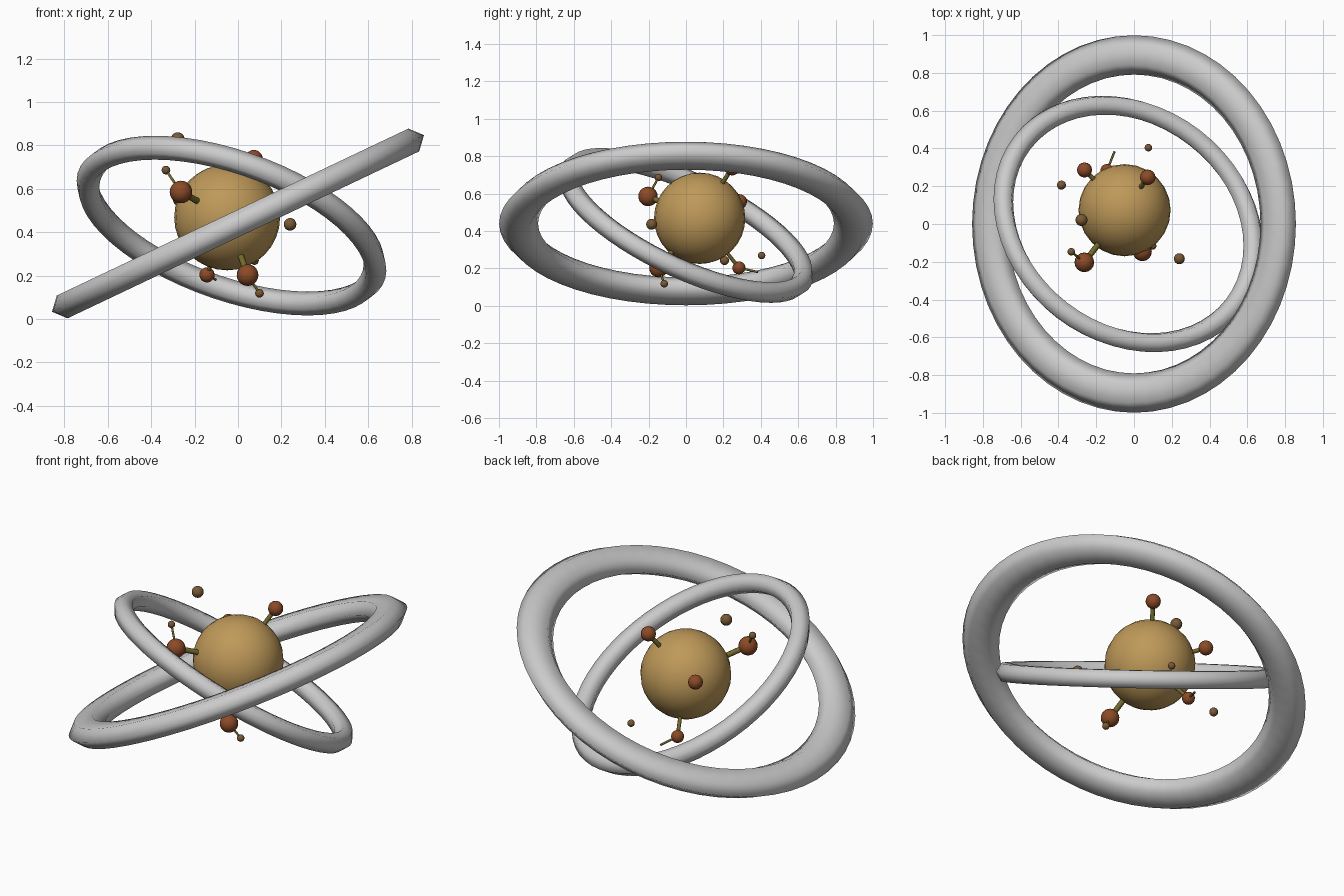
import bpy, bmesh, math
from mathutils import Vector

if "Cube" in bpy.data.objects:
    bpy.data.objects.remove(bpy.data.objects["Cube"])


def material(name, rgb):
    m = bpy.data.materials.new(name)
    m.diffuse_color = (*rgb, 1)
    m.use_nodes = True
    m.node_tree.nodes["Principled BSDF"].inputs["Base Color"].default_value = m.diffuse_color
    return m


TAN = material("tan", (0.52, 0.32, 0.10))
RUST = material("rust", (0.26, 0.07, 0.02))
BROWN = material("brown", (0.19, 0.10, 0.035))
OLIVE = material("olive", (0.17, 0.14, 0.025))


def finish(name, bm, mat=None):
    bmesh.ops.recalc_face_normals(bm, faces=bm.faces[:])
    me = bpy.data.meshes.new(name)
    bm.to_mesh(me)
    bm.free()
    ob = bpy.data.objects.new(name, me)
    bpy.context.collection.objects.link(ob)
    if mat:
        me.materials.append(mat)
    for p in me.polygons:
        p.use_smooth = True
    return ob


def ball(name, centre, radius, mat, segs=16, rings=10):
    bm = bmesh.new()
    bmesh.ops.create_uvsphere(bm, u_segments=segs, v_segments=rings, radius=radius)
    bmesh.ops.translate(bm, verts=bm.verts[:], vec=centre)
    finish(name, bm, mat)


def rod(name, a, b, radius):
    a, b = Vector(a), Vector(b)
    d = b - a
    bm = bmesh.new()
    bmesh.ops.create_cone(bm, cap_ends=True, segments=8, radius1=radius,
                          radius2=radius, depth=d.length)
    bm.transform(d.to_track_quat('Z', 'Y').to_matrix().to_4x4())
    bmesh.ops.translate(bm, verts=bm.verts[:], vec=(a + b) / 2)
    ob = finish(name, bm, OLIVE)
    bpy.ops.object.select_all(action='DESELECT')
    ob.select_set(True)
    bpy.context.view_layer.objects.active = ob
    bpy.ops.object.shade_smooth_by_angle(angle=math.radians(50))


def ring(name, centre, u, v, wide, high, segs=56, sides=6):
    """Elliptical ring along half-axes u and v with a six-sided section."""
    c, u, v = Vector(centre), Vector(u), Vector(v)
    n = u.cross(v).normalized()
    bm = bmesh.new()
    loops = []
    for i in range(segs):
        t = math.tau * i / segs
        p = c + u * math.cos(t) + v * math.sin(t)
        tangent = v * math.cos(t) - u * math.sin(t)
        out = tangent.cross(n).normalized()
        loops.append([bm.verts.new(p + out * wide * math.cos(math.tau * j / sides)
                                   + n * high * math.sin(math.tau * j / sides))
                      for j in range(sides)])
    for i in range(segs):
        a, b = loops[i], loops[(i + 1) % segs]
        for j in range(sides):
            k = (j + 1) % sides
            bm.faces.new((a[j], a[k], b[k], b[j]))
    finish(name, bm)


# Two tilted orbit rings
tilt = math.radians(25.4)
ring("outer_ring", (0, 0, 0.44),
     Vector((math.cos(tilt), 0, math.sin(tilt))) * 0.845, (0, 0.895, 0), 0.104, 0.067)
ring("inner_ring", (-0.03, 0, 0.43),
     Vector((0.79, -0.61, 0)) * 0.709,
     Vector((-0.61, -0.79, 0.622)) * 0.849 * 0.68, 0.055, 0.055)

# Central globe
CORE = Vector((-0.05, 0.073, 0.468))
ball("central_globe", CORE, 0.244, TAN, 24, 16)

# Large knobs on stalks radiating from the globe
knobs = {
    "left_front": ((-0.263, -0.203, 0.585), 0.052),
    "lower_front": ((0.044, -0.147, 0.202), 0.050),
    "upper_back": ((0.073, 0.247, 0.738), 0.041),
    "left_back": ((-0.262, 0.286, 0.557), 0.040),
    "lower_back": ((-0.143, 0.283, 0.203), 0.035),
}
for name, (pos, r) in knobs.items():
    ball(name + "_knob", pos, r, RUST)
    start = CORE + (Vector(pos) - CORE).normalized() * 0.2
    rod(name + "_stalk", start, pos, r * 0.3)

# Small balls: two on thin twigs, the others floating free
twigs = {
    "left_front": (-0.332, -0.147, 0.686),
    "lower_front": (0.099, -0.116, 0.118),
}
for name, pos in twigs.items():
    ball(name + "_bud", pos, 0.020, BROWN)
    rod(name + "_twig", knobs[name][0], pos, 0.006)
rod("lower_back_twig", knobs["lower_back"][0], (-0.103, 0.384, 0.181), 0.006)

moons = [((-0.278, 0.021, 0.828), 0.032), ((0.24, -0.184, 0.436), 0.029),
         ((-0.384, 0.206, 0.242), 0.024), ((0.076, 0.404, 0.269), 0.020)]
for i, (pos, r) in enumerate(moons):
    ball(f"free_moon_{i + 1}", pos, r, BROWN)
